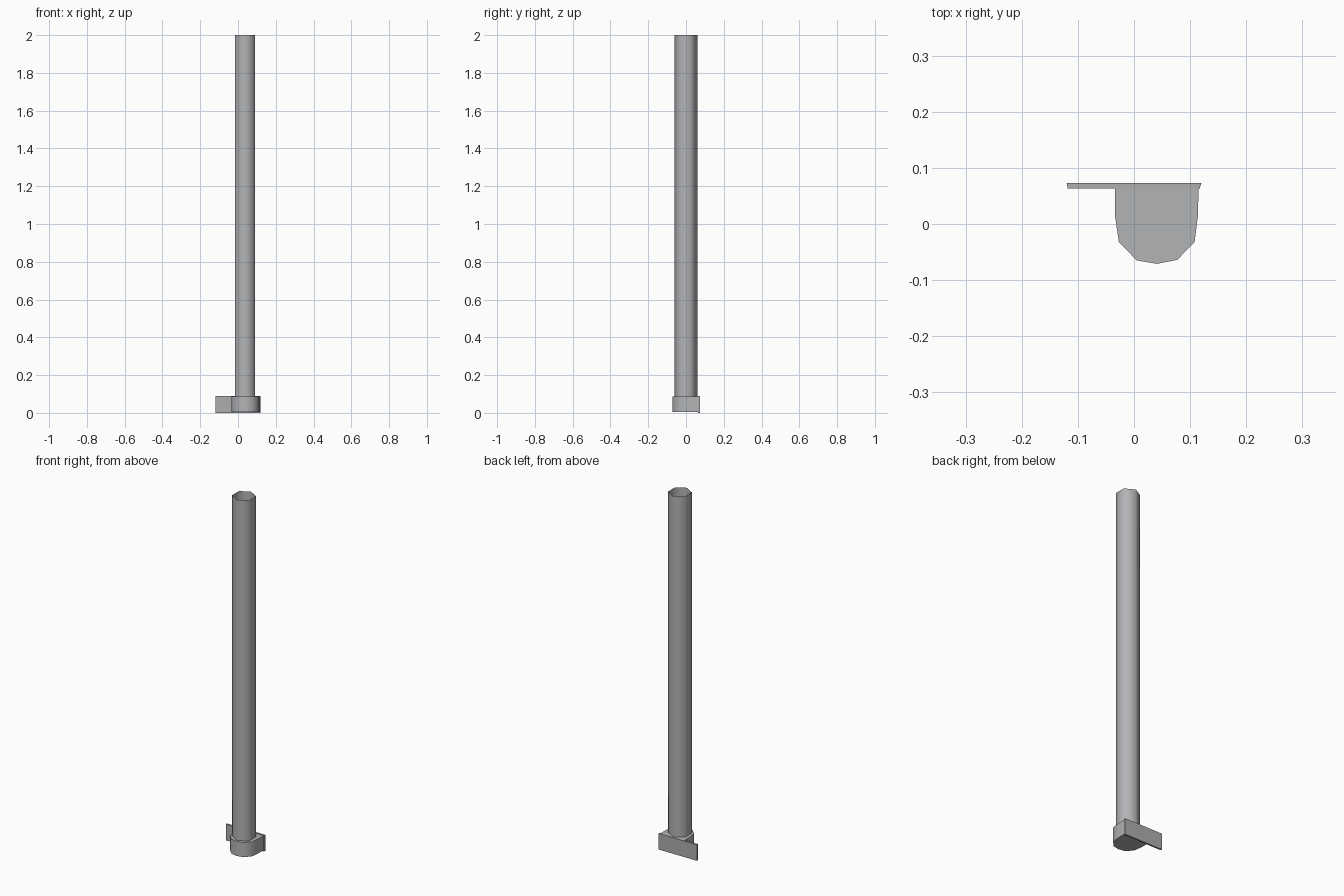
import bpy, bmesh, math

if "Cube" in bpy.data.objects:
    bpy.data.objects.remove(bpy.data.objects["Cube"])


def material(name, rgb):
    m = bpy.data.materials.new(name)
    m.diffuse_color = (*rgb, 1)
    m.use_nodes = True
    m.node_tree.nodes["Principled BSDF"].inputs["Base Color"].default_value = m.diffuse_color
    return m


pole_grey = material("pole grey", (0.45, 0.455, 0.47))
plate_grey = material("plate grey", (0.42, 0.42, 0.42))


def prism(name, outline, z0, z1, mat, caps=True, smooth_angle=0):
    """Extrude a counter-clockwise xy outline from z0 to z1."""
    bm = bmesh.new()
    low = [bm.verts.new((x, y, z0)) for x, y in outline]
    high = [bm.verts.new((x, y, z1)) for x, y in outline]
    n = len(outline)
    for i in range(n):
        j = (i + 1) % n
        bm.faces.new((low[i], low[j], high[j], high[i]))
    if caps:
        bm.faces.new(low[::-1])
        bm.faces.new(high)
    mesh = bpy.data.meshes.new(name)
    bm.to_mesh(mesh)
    bm.free()
    mesh.materials.append(mat)
    obj = bpy.data.objects.new(name, mesh)
    bpy.context.collection.objects.link(obj)
    if smooth_angle:
        bpy.ops.object.select_all(action='DESELECT')
        obj.select_set(True)
        bpy.context.view_layer.objects.active = obj
        bpy.ops.object.shade_smooth_by_angle(angle=math.radians(smooth_angle))
    return obj


# Open six-sided tube, corners pointing front and back
hexagon = [(0.038 + 0.061 * math.sin(-math.tau * i / 6),
            -0.001 + 0.061 * math.cos(math.tau * i / 6)) for i in range(6)]
prism("pole_tube", hexagon, 0.03, 2.0, pole_grey, caps=False, smooth_angle=65)

# Rounded socket holding the foot of the tube
socket = [(-0.034, 0.064), (-0.034, 0.015), (-0.027, -0.032), (0.005, -0.065),
          (0.041, -0.071), (0.077, -0.064), (0.108, -0.032), (0.114, 0.015),
          (0.115, 0.064)]
prism("socket", socket, 0.006, 0.088, pole_grey, smooth_angle=50)

# Flat mounting plate behind the socket, slightly tapered ends
plate = [(-0.118, 0.063), (0.117, 0.063), (0.12, 0.073), (-0.12, 0.073)]
prism("mounting_plate", plate, 0.0, 0.09, plate_grey)
